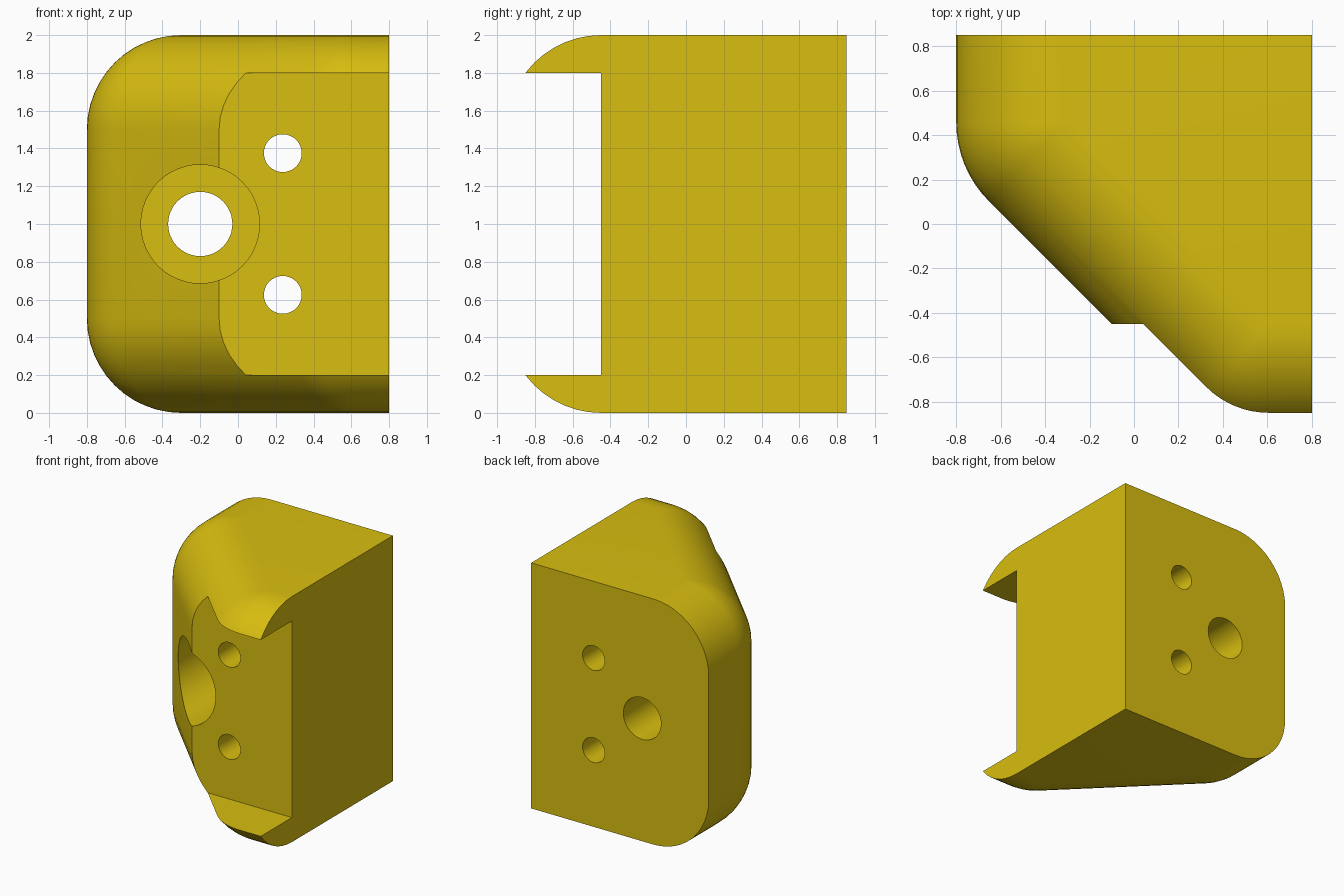
import bpy, bmesh, math

if "Cube" in bpy.data.objects:
    bpy.data.objects.remove(bpy.data.objects["Cube"])

R = 0.5            # edge rounding radius
STEPS = 12         # segments per quarter round

gold = bpy.data.materials.new("gold_yellow")
gold.diffuse_color = (0.69, 0.515, 0.005, 1)
gold.use_nodes = True
gold.node_tree.nodes["Principled BSDF"].inputs["Base Color"].default_value = gold.diffuse_color


def ring(d):
    """Plan outline of the body, its rounded sides pushed out by d."""
    pts = [(0.8, 0.85), (-0.3 - d, 0.85)]
    for cx, cy, start in ((-0.3, 0.457, 180), (0.607, -0.45, 225)):
        for i in range(9):
            a = math.radians(start + 45 * i / 8)
            pts.append((cx + d * math.cos(a), cy + d * math.sin(a)))
    pts.append((0.8, -0.45 - d))
    return pts


# Body: stacked outlines give a block with rounded corner and edges
levels = []
for k in range(STEPS + 1):
    t = math.pi / 2 * (1 - k / STEPS)
    levels.append((R - R * math.sin(t), R * math.cos(t)))
levels += [(2 - z, d) for z, d in reversed(levels)]

bm = bmesh.new()
rings = [[bm.verts.new((x, y, z)) for x, y in ring(d)] for z, d in levels]
n = len(rings[0])
for lo, hi in zip(rings, rings[1:]):
    for i in range(n):
        j = (i + 1) % n
        bm.faces.new((lo[i], lo[j], hi[j], hi[i]))
bm.faces.new(rings[0][::-1])
bm.faces.new(rings[-1])
bmesh.ops.remove_doubles(bm, verts=bm.verts[:], dist=1e-5)
bmesh.ops.dissolve_limit(bm, angle_limit=0.001, verts=bm.verts[:], edges=bm.edges[:])
bmesh.ops.recalc_face_normals(bm, faces=bm.faces[:])
mesh = bpy.data.meshes.new("rounded_bracket")
bm.to_mesh(mesh)
bm.free()
body = bpy.data.objects.new("rounded_bracket", mesh)
bpy.context.collection.objects.link(body)
mesh.materials.append(gold)


def cut(tool):
    """Subtract a tool object from the body and discard it."""
    tool.hide_render = True
    tool.data.materials.append(gold)
    bpy.context.view_layer.objects.active = body
    mod = body.modifiers.new("cut", 'BOOLEAN')
    mod.operation = 'DIFFERENCE'
    mod.solver = 'EXACT'
    mod.object = tool
    bpy.ops.object.modifier_apply(modifier=mod.name)
    bpy.data.objects.remove(tool)


def bore(x, z, r, y0=-1.5, y1=1.5):
    """Round hole running front to back."""
    bpy.ops.mesh.primitive_cylinder_add(vertices=48, radius=r, depth=y1 - y0,
                                        location=(x, (y0 + y1) / 2, z),
                                        rotation=(math.pi / 2, 0, 0))
    cut(bpy.context.object)


# Front recess between the two lips
bpy.ops.mesh.primitive_cube_add(size=1, location=(0, -0.95, 1))
recess = bpy.context.object
recess.scale = (4, 1, 1.6)
bpy.context.view_layer.update()
cut(recess)

# Large counterbored hole, then the two small holes
bore(-0.2, 1, 0.314, y1=0.35)
bore(-0.2, 1, 0.17)
for side in (-1, 1):
    bore(0.237, 1 + side * 0.375, 0.1)

# Smooth rounds, crisp cut edges
bpy.ops.object.select_all(action='DESELECT')
body.select_set(True)
bpy.context.view_layer.objects.active = body
bpy.ops.object.shade_smooth_by_angle(angle=math.radians(25))
